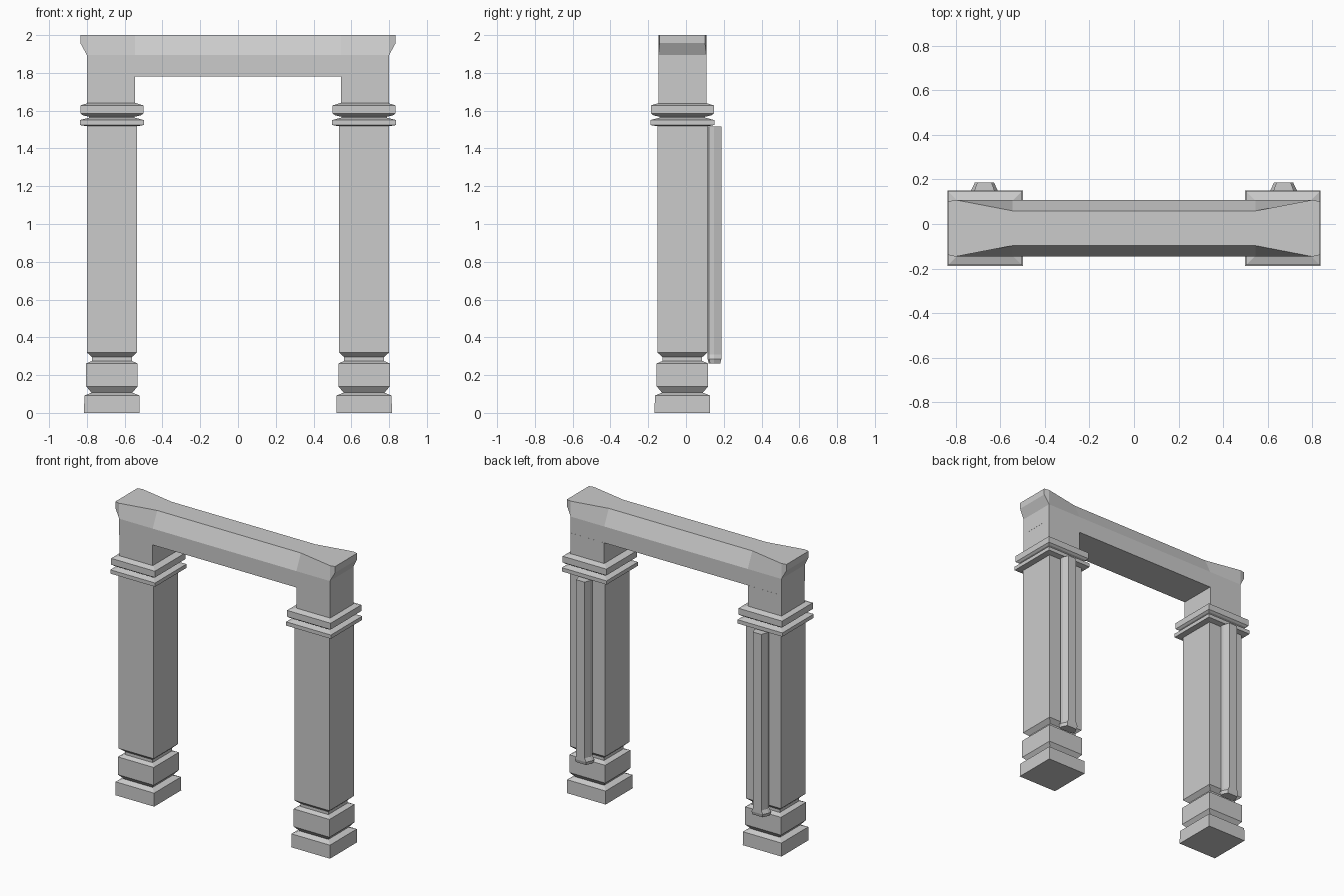
import bpy, bmesh

if "Cube" in bpy.data.objects:
    bpy.data.objects.remove(bpy.data.objects["Cube"])

PX, PY = -0.6675, -0.019      # centre of the left pillar


def loft(name, ring_sets, mirror=True):
    """Skin each list of matching point rings; mirror the result across x = 0."""
    bm = bmesh.new()
    for rings in ring_sets:
        rows = [[bm.verts.new(p) for p in r] for r in rings]
        for a, b in zip(rows, rows[1:]):
            for i in range(len(a)):
                j = (i + 1) % len(a)
                bm.faces.new((a[i], a[j], b[j], b[i]))
        bm.faces.new(rows[0][::-1])
        bm.faces.new(rows[-1])
    bmesh.ops.recalc_face_normals(bm, faces=bm.faces)
    me = bpy.data.meshes.new(name)
    bm.to_mesh(me)
    bm.free()
    ob = bpy.data.objects.new(name, me)
    bpy.context.collection.objects.link(ob)
    if mirror:
        mod = ob.modifiers.new("mirror", "MIRROR")
        mod.use_mirror_merge = False
    return ob


def square(cx, cy, h, z):
    return [(cx - h, cy - h, z), (cx + h, cy - h, z),
            (cx + h, cy + h, z), (cx - h, cy + h, z)]


def square_column(name, profile, cx=PX, cy=PY):
    return loft(name, [[square(cx, cy, h, z) for h, z in profile]])


# Pillars: stepped foot, plain shaft
square_column("pillar", [
    (0.147, 0.0), (0.146, 0.092), (0.108, 0.107), (0.136, 0.14), (0.136, 0.262),
    (0.105, 0.275), (0.105, 0.295), (0.133, 0.32), (0.133, 1.522)])

# Double collar around the pillar top
square_column("collar", [
    (0.13, 1.517), (0.170, 1.524), (0.170, 1.55), (0.12, 1.563), (0.12, 1.568),
    (0.153, 1.575), (0.166, 1.585), (0.166, 1.628), (0.127, 1.64)])

# Short posts between the collars and the lintel
square_column("upper_post", [(0.127, 1.63), (0.127, 1.782)], -0.6725, -0.0185)


# Lintel: chamfered middle that broadens to full depth over the posts
def section(x, top):
    pts = [(0.127, 1.782), (0.127, 1.894), (top, 2.0)]
    return ([(x, PY - y, z) for y, z in pts] +
            [(x, PY + y, z) for y, z in reversed(pts)])


loft("lintel", [[section(-0.8, 0.127), section(-0.545, 0.078),
                 section(0.545, 0.078), section(0.8, 0.127)]], mirror=False)


# Flared lintel ends
def end_rect(x, h, z):
    return [(x, PY - h, z), (x, PY + h, z), (x, PY + h, 2.0), (x, PY - h, 2.0)]


loft("lintel_end", [[end_rect(-0.8, 0.127, 1.894), end_rect(-0.834, 0.12, 1.957)]])


# Chamfered strips on the back of the pillars, with a flared foot
def strip_ring(z, sx, sy):
    half = [(0.034, 0.115), (0.046, 0.123), (0.046, 0.147), (0.032, 0.187)]
    pts = [(x, y) for x, y in half] + [(-x, y) for x, y in reversed(half)]
    return [(-0.671 + x * sx, 0.15 + (y - 0.15) * sy, z) for x, y in pts]


loft("back_strip", [[strip_ring(0.262, 1.2, 0.85), strip_ring(0.284, 1.33, 1.0),
                     strip_ring(0.308, 1.0, 1.0), strip_ring(1.517, 1.0, 1.0)]])
